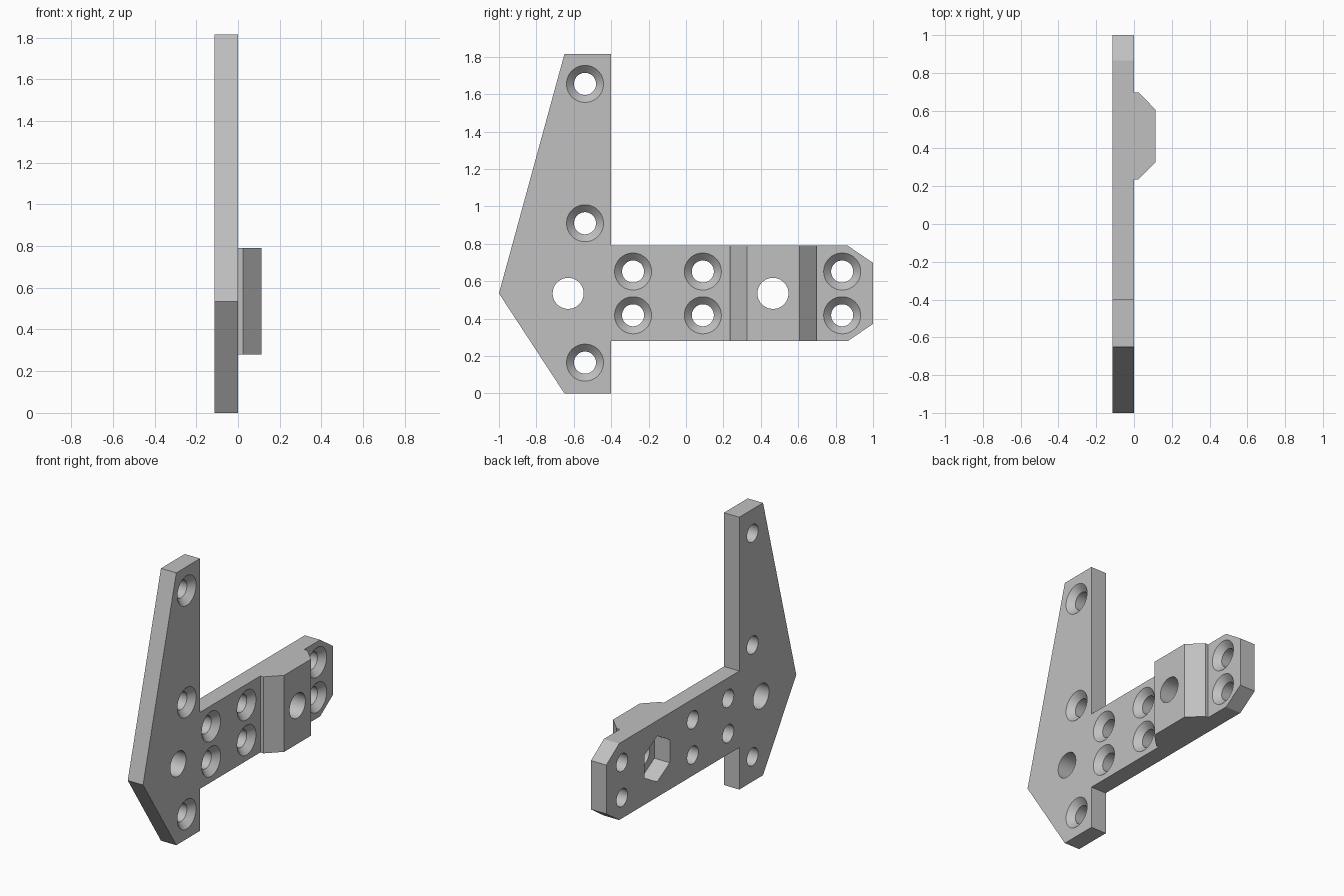
import bpy, bmesh, math
from mathutils import Matrix

cube = bpy.data.objects.get("Cube")
if cube:
    bpy.data.objects.remove(cube, do_unlink=True)

T = 0.113            # plate thickness, also boss height
MID = 0.535          # height of the arm's centre line
ARM = 0.255          # half height of the arm

grey = bpy.data.materials.new("plain_grey")
grey.use_nodes = True
colour = (0.53, 0.53, 0.53, 1)
grey.diffuse_color = colour
grey.node_tree.nodes["Principled BSDF"].inputs["Base Color"].default_value = colour


def make_object(name, bm):
    bmesh.ops.recalc_face_normals(bm, faces=bm.faces)
    mesh = bpy.data.meshes.new(name)
    bm.to_mesh(mesh)
    bm.free()
    mesh.materials.append(grey)
    obj = bpy.data.objects.new(name, mesh)
    bpy.context.collection.objects.link(obj)
    return obj


def prism(name, points, offset):
    """Extrude a closed outline of 3D points along an offset."""
    bm = bmesh.new()
    face = bm.faces.new([bm.verts.new(p) for p in points])
    moved = bmesh.ops.extrude_face_region(bm, geom=[face])["geom"]
    verts = [v for v in moved if isinstance(v, bmesh.types.BMVert)]
    bmesh.ops.translate(bm, verts=verts, vec=offset)
    return make_object(name, bm)


def lathe(bm, y, z, profile, sides=48):
    """Add a closed solid turned about the x direction from (x, radius) pairs."""
    rings = []
    for x, r in profile:
        angles = [math.tau * (i + 0.5) / sides for i in range(sides)]
        rings.append([bm.verts.new((x, y + r * math.sin(a), z + r * math.cos(a)))
                      for a in angles])
    for a, b in zip(rings, rings[1:]):
        for i in range(sides):
            j = (i + 1) % sides
            bm.faces.new((a[i], a[j], b[j], b[i]))
    bm.faces.new(rings[0])
    bm.faces.new(rings[-1])


def apply_boolean(target, tool, operation):
    mod = target.modifiers.new(operation.lower(), "BOOLEAN")
    mod.operation, mod.object, mod.solver = operation, tool, "EXACT"
    bpy.context.view_layer.objects.active = target
    bpy.ops.object.modifier_apply(modifier=mod.name)
    bpy.data.objects.remove(tool, do_unlink=True)


# T-shaped plate with a tapered head and a chamfered arm
low, high = MID - ARM, MID + ARM
outline = [(-1, MID), (-0.65, 0), (-0.4, 0), (-0.4, low), (0.865, low),
           (1, MID - 0.163), (1, MID + 0.163), (0.865, high), (-0.4, high),
           (-0.4, 1.815), (-0.65, 1.815)]
plate = prism("bracket_plate", [(-T, y, z) for y, z in outline], (T, 0, 0))

# Raised boss with sloped shoulders, rooted inside the plate
side = [(-T / 2, 0.235), (0.023, 0.235), (T, 0.325),
        (T, 0.607), (0.023, 0.697), (-T / 2, 0.697)]
boss = prism("boss", [(x, y, low) for x, y in side], (0, 0, 2 * ARM))
apply_boolean(plate, boss, "UNION")

# Countersunk screw holes and two plain through holes
screws = [(-0.54, z) for z in (0.165, 0.91, 1.655)]
screws += [(y, MID + dz) for y in (-0.283, 0.09, 0.835) for dz in (-0.117, 0.117)]
bm = bmesh.new()
for y, z in screws:
    lathe(bm, y, z, [(-0.2, 0.059), (-0.04, 0.059), (0, 0.099), (0.02, 0.119)])
for y in (-0.63, 0.465):
    lathe(bm, y, MID, [(-0.2, 0.083), (0.2, 0.083)])
apply_boolean(plate, make_object("hole_cutters", bm), "DIFFERENCE")

# Hexagonal nut pocket behind the boss
hexagon = [(-0.2, 0.465 + 0.153 * math.sin(i * math.pi / 3),
            MID + 0.153 * math.cos(i * math.pi / 3)) for i in range(6)]
pocket = prism("nut_pocket_cutter", hexagon, (0.2, 0, 0))
apply_boolean(plate, pocket, "DIFFERENCE")

# Smooth hole walls, crisp edges
bpy.ops.object.select_all(action="DESELECT")
plate.select_set(True)
bpy.context.view_layer.objects.active = plate
bpy.ops.object.shade_smooth_by_angle(angle=math.radians(25))
